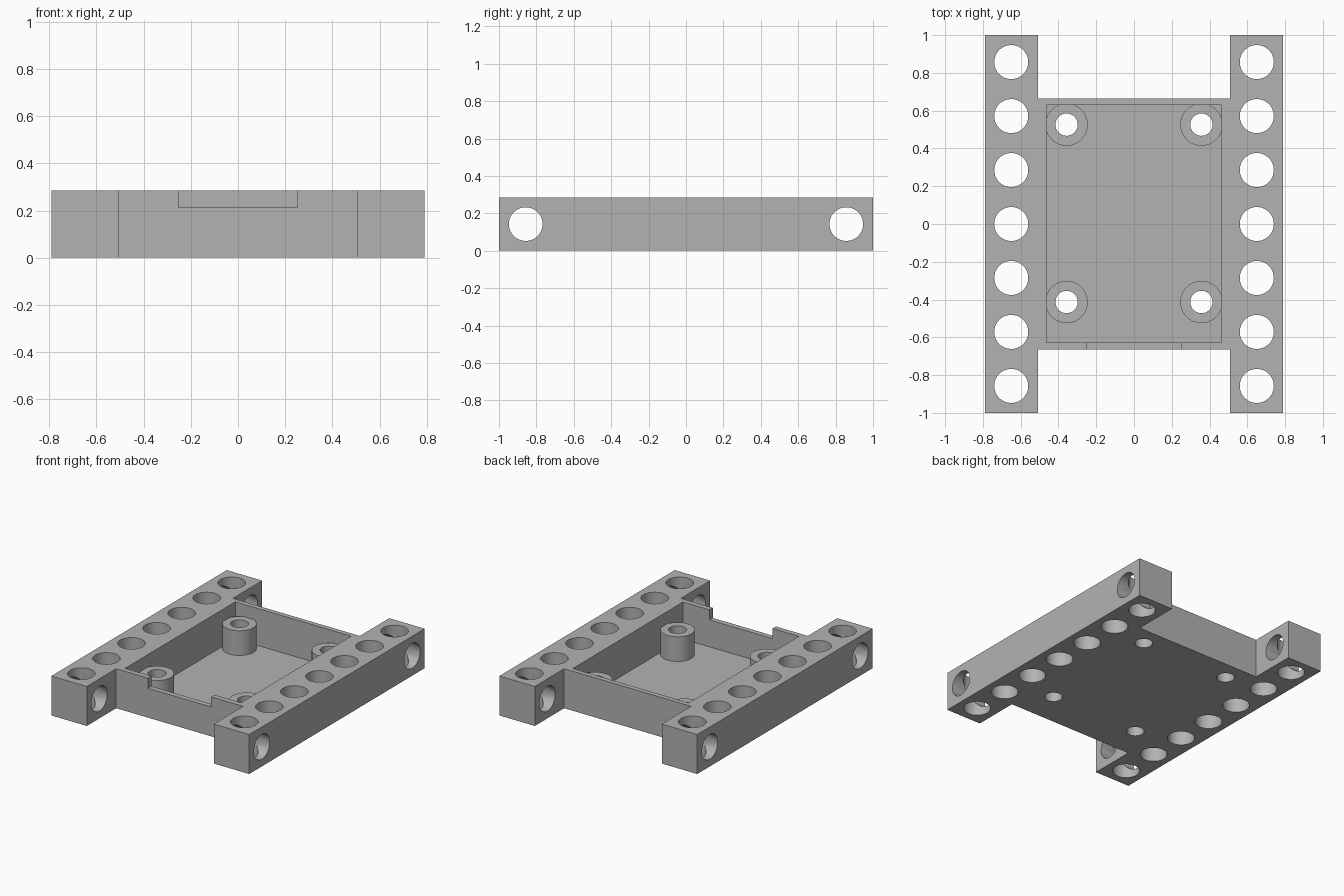
import bpy
import bmesh
from math import pi, radians
from mathutils import Matrix, Vector

if "Cube" in bpy.data.objects:
    bpy.data.objects.remove(bpy.data.objects["Cube"], do_unlink=True)

HALF_X, RAIL_IN, HEIGHT = 0.79, 0.507, 0.285
BODY_Y, FLOOR, POST_TOP = 0.665, 0.018, 0.196
PITCH, HOLE_R, HOLE_X = 0.2857, 0.09, 0.65
POSTS = [(sx * 0.357, y) for sx in (-1, 1) for y in (0.526, -0.413)]

grey = bpy.data.materials.new("plain grey")
grey.use_nodes = True
colour = (0.45, 0.45, 0.45, 1)
grey.diffuse_color = colour
grey.node_tree.nodes["Principled BSDF"].inputs["Base Color"].default_value = colour


def make_object(name, bm):
    bmesh.ops.recalc_face_normals(bm, faces=bm.faces)
    mesh = bpy.data.meshes.new(name)
    bm.to_mesh(mesh)
    bm.free()
    mesh.materials.append(grey)
    obj = bpy.data.objects.new(name, mesh)
    bpy.context.collection.objects.link(obj)
    return obj


def prism(name, outline, z0, z1):
    bm = bmesh.new()
    face = bm.faces.new([bm.verts.new((x, y, z0)) for x, y in outline])
    up = bmesh.ops.extrude_face_region(bm, geom=[face])["geom"]
    verts = [v for v in up if isinstance(v, bmesh.types.BMVert)]
    bmesh.ops.translate(bm, verts=verts, vec=(0, 0, z1 - z0))
    return make_object(name, bm)


def block(name, x, y0, y1, z0, z1):
    return prism(name, [(-x, y0), (x, y0), (x, y1), (-x, y1)], z0, z1)


def cylinder(name, centre, radius, depth, along_x=False):
    bm = bmesh.new()
    turn = Matrix.Rotation(pi / 2 if along_x else 0, 4, "Y")
    bmesh.ops.create_cone(bm, cap_ends=True, segments=64, radius1=radius,
                          radius2=radius, depth=depth,
                          matrix=Matrix.Translation(Vector(centre)) @ turn)
    return make_object(name, bm)


def cut(target, cutter):
    # Apply a boolean difference and discard the cutter
    mod = target.modifiers.new("cut", "BOOLEAN")
    mod.operation, mod.solver, mod.object = "DIFFERENCE", "EXACT", cutter
    graph = bpy.context.evaluated_depsgraph_get()
    mesh = bpy.data.meshes.new_from_object(target.evaluated_get(graph))
    target.modifiers.clear()
    target.data = mesh
    bpy.data.objects.remove(cutter, do_unlink=True)


# H-shaped frame: two long rails joined by the tray body
quarter = [(RAIL_IN, BODY_Y), (RAIL_IN, 1), (HALF_X, 1)]
right_side = quarter + [(x, -y) for x, y in reversed(quarter)]
outline = right_side + [(-x, y) for x, y in reversed(right_side)]
frame = prism("frame", outline, 0, HEIGHT)

# Open tray and the low notch in its front wall
cut(frame, block("tray_cutter", 0.463, -0.627, 0.63, FLOOR, HEIGHT + 0.1))
cut(frame, block("notch_cutter", 0.252, -0.8, -0.5, 0.212, HEIGHT + 0.1))

# Rows of upright holes in the rails
for side in (-1, 1):
    for i in range(-3, 4):
        cut(frame, cylinder("hole_cutter", (side * HOLE_X, i * PITCH, HEIGHT / 2), HOLE_R, 1))

# Cross holes through both rail ends
for end in (-1, 1):
    cut(frame, cylinder("cross_cutter", (0, end * 3 * PITCH, HEIGHT / 2), HOLE_R, 2, True))

# Hollow mounting posts, drilled through the floor
parts = [frame]
for i, (x, y) in enumerate(POSTS, 1):
    cut(frame, cylinder("screw_cutter", (x, y, 0), 0.059, 1))
    post = cylinder(f"mounting_post_{i}", (x, y, (FLOOR + POST_TOP) / 2), 0.112, POST_TOP - FLOOR)
    cut(post, cylinder("screw_cutter", (x, y, 0), 0.059, 1))
    parts.append(post)

# Smooth bores and posts, crisp edges
bpy.ops.object.select_all(action="DESELECT")
for part in parts:
    part.select_set(True)
bpy.context.view_layer.objects.active = frame
bpy.ops.object.shade_smooth_by_angle(angle=radians(30))
